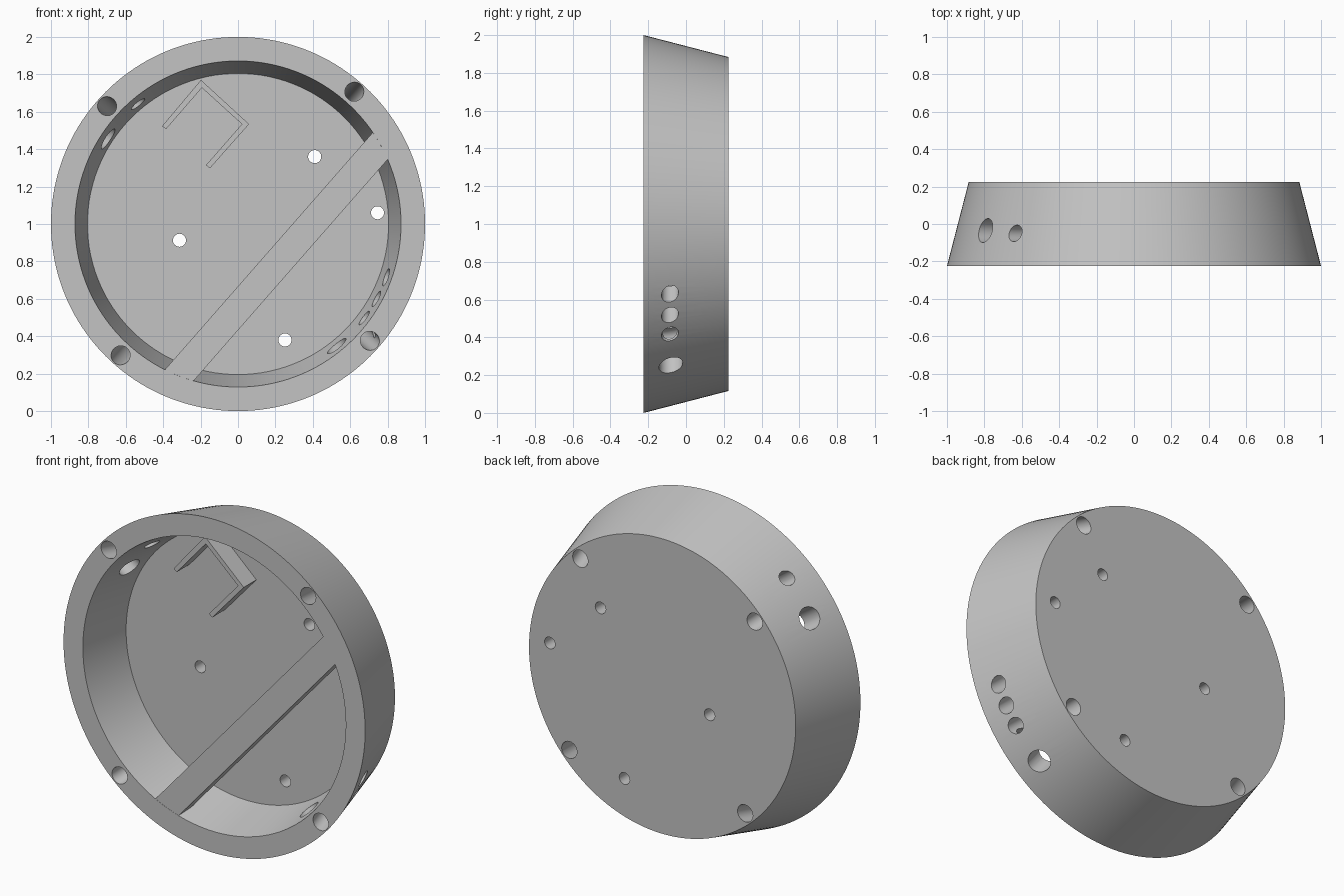
import bpy, bmesh
from math import cos, sin, radians, atan2, degrees
from mathutils import Vector, Matrix

cube = bpy.data.objects.get("Cube")
if cube:
    bpy.data.objects.remove(cube, do_unlink=True)

FRONT, BACK, FLOOR = -0.224, 0.224, 0.09
MID = Vector((0, 0, 1))

grey = bpy.data.materials.new("plain grey")
grey.use_nodes = True
grey.diffuse_color = (0.55, 0.55, 0.55, 1)
grey.node_tree.nodes["Principled BSDF"].inputs["Base Color"].default_value = (0.55, 0.55, 0.55, 1)


def finish(name, bm):
    bmesh.ops.recalc_face_normals(bm, faces=bm.faces)
    mesh = bpy.data.meshes.new(name)
    bm.to_mesh(mesh)
    bm.free()
    mesh.materials.append(grey)
    obj = bpy.data.objects.new(name, mesh)
    bpy.context.collection.objects.link(obj)
    return obj


def rod(name, start, end, r1, r2=None, sides=32):
    """Round rod or cone between two points."""
    start, end = Vector(start), Vector(end)
    axis = end - start
    turn = axis.to_track_quat('Z', 'Y').to_matrix().to_4x4()
    bm = bmesh.new()
    bmesh.ops.create_cone(bm, cap_ends=True, segments=sides, radius1=r1,
                          radius2=r1 if r2 is None else r2, depth=axis.length,
                          matrix=Matrix.Translation((start + end) / 2) @ turn)
    return finish(name, bm)


def plate(name, outline, y1, y2):
    """Outline of (x, z) points extruded from y1 to y2."""
    bm = bmesh.new()
    face = bm.faces.new([bm.verts.new((x, y1, z)) for x, z in outline])
    moved = bmesh.ops.extrude_face_region(bm, geom=[face])["geom"]
    bmesh.ops.translate(bm, vec=(0, y2 - y1, 0),
                        verts=[v for v in moved if isinstance(v, bmesh.types.BMVert)])
    return finish(name, bm)


# Tapered round housing and its cavity
housing = rod("housing", (0, FRONT, 1), (0, BACK, 1), 1.0, 0.884, 160)
cutters = [rod("cavity_cutter", (0, FRONT - 0.1, 1), (0, FLOOR, 1), 0.893, 0.805, 160)]

# Slanted screw holes running through the rim wall
for x, z in ((-0.70, 0.63), (0.62, 0.705), (0.70, -0.62), (-0.623, -0.697)):
    out = Vector((x, 0, z)).normalized()
    a = MID + out * 0.942 + Vector((0, FRONT, 0))
    b = MID + out * 0.824 + Vector((0, BACK, 0))
    step = (b - a) * 0.2
    cutters.append(rod("screw_cutter", a - step, b + step, 0.05))

# Mounting holes through the floor
for x, z in ((0.41, 1.36), (0.746, 1.06), (-0.313, 0.913), (0.251, 0.38)):
    cutters.append(rod("mount_cutter", (x, 0, z), (x, 0.4, z), 0.035))

# Side holes: centre on the wall, depth position, drilling angle, radius
for x, z, y, angle, r in ((0.84, -0.327, -0.085, -41, 0.045),
                          (0.787, -0.441, -0.085, -41, 0.045),
                          (0.72, -0.542, -0.085, -41, 0.045),
                          (0.566, -0.70, -0.08, -51, 0.063),
                          (-0.748, 0.491, -0.035, 146.7, 0.064),
                          (-0.587, 0.679, -0.05, 144, 0.044)):
    d = Vector((cos(radians(angle)), 0, sin(radians(angle)))) * 0.2
    c = MID + Vector((x, y, z))
    cutters.append(rod("side_cutter", c - d, c + d, r))

for cutter in cutters:
    mod = housing.modifiers.new(cutter.name, 'BOOLEAN')
    mod.operation, mod.solver, mod.object = 'DIFFERENCE', 'EXACT', cutter

# Bake the cuts and drop the cutters
bpy.context.view_layer.update()
graph = bpy.context.evaluated_depsgraph_get()
baked = bpy.data.meshes.new_from_object(housing.evaluated_get(graph))
housing.modifiers.clear()
housing.data = baked
for cutter in cutters:
    bpy.data.objects.remove(cutter, do_unlink=True)

# Diagonal bar across the opening, its ends buried in the wall
along, across = Vector((0.659, 0.752)), Vector((0.752, -0.659))
centre = Vector((0.223, 0.804))
corners = [centre + along * 0.87 * i + across * 0.0775 * j
           for i, j in ((-1, -1), (1, -1), (1, 1), (-1, 1))]
plate("cross_bar", corners, FRONT + 0.001, FRONT + 0.1)

# Three-sided holder standing on the floor
plate("holder_bracket", [(-0.406, 1.523), (-0.198, 1.77), (0.059, 1.534), (-0.15, 1.298),
                         (-0.171, 1.315), (0.021, 1.534), (-0.193, 1.728), (-0.385, 1.507)],
      FLOOR - 0.12, FLOOR + 0.01)

# Smooth round walls with sharp rims
bpy.ops.object.select_all(action='DESELECT')
housing.select_set(True)
bpy.context.view_layer.objects.active = housing
bpy.ops.object.shade_smooth_by_angle(angle=radians(30))
